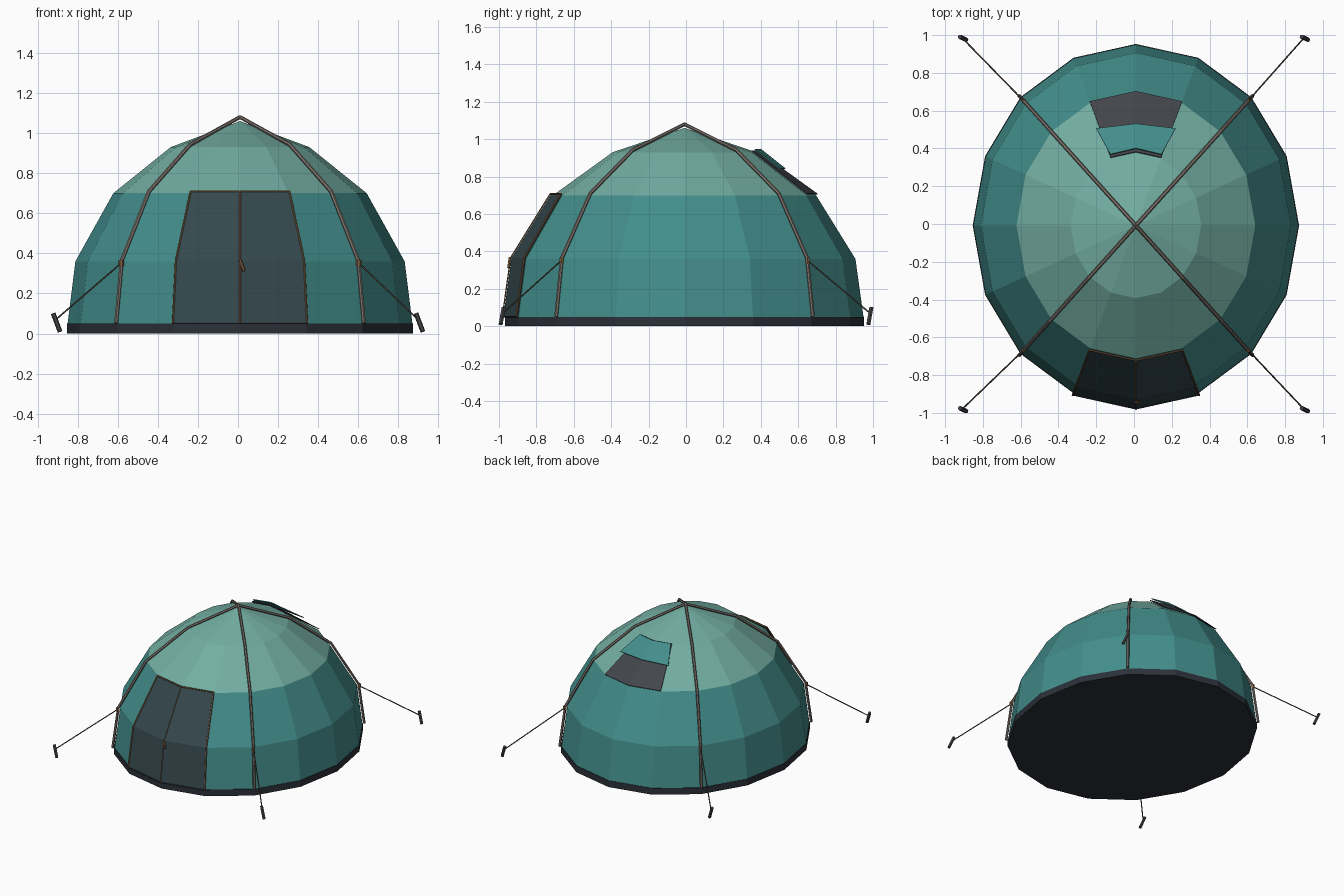
import bpy, bmesh, math
from mathutils import Vector

if "Cube" in bpy.data.objects:
    bpy.data.objects.remove(bpy.data.objects["Cube"])

CX, CY = 0.01, -0.008          # tent centre
RX, RY, N = 0.86, 0.957, 16    # plan ellipse and side count
# dome profile: scale, height, outward normal (radial, up)
PROF = [(1.0, 0.05, 1.0, 0.1), (0.955, 0.36, 0.93, 0.36), (0.735, 0.70, 0.75, 0.66),
        (0.402, 0.93, 0.5, 0.86), (0.0, 1.06, 0.0, 1.0)]


def mat(name, rgb):
    m = bpy.data.materials.new(name)
    m.diffuse_color = (*rgb, 1)
    m.use_nodes = True
    m.node_tree.nodes["Principled BSDF"].inputs["Base Color"].default_value = m.diffuse_color
    return m


TEAL = mat("teal_fabric", (0.055, 0.27, 0.26))
PALE = mat("pale_fabric", (0.17, 0.42, 0.36))
DARK = mat("door_fabric", (0.035, 0.065, 0.075))
MESH = mat("vent_mesh", (0.055, 0.06, 0.07))
BASE = mat("groundsheet", (0.025, 0.03, 0.04))
POLE = mat("pole_grey", (0.2, 0.17, 0.15))
TRIM = mat("brown_trim", (0.24, 0.13, 0.06))
CORD = mat("cord", (0.09, 0.08, 0.06))
STEEL = mat("stake_metal", (0.06, 0.06, 0.065))


def pt(i, level, off=0.0):
    """Point on the dome at side i and profile level, pushed outward by off."""
    s, z, nr, nz = PROF[level]
    a = 2 * math.pi * i / N
    return Vector((CX + math.cos(a) * (RX * s + off * nr),
                   CY + math.sin(a) * (RY * s + off * nr), z + off * nz))


def build(name, verts, faces, m, thick=0):
    me = bpy.data.meshes.new(name)
    me.from_pydata([tuple(v) for v in verts], [], faces)
    bm = bmesh.new()
    bm.from_mesh(me)
    bmesh.ops.remove_doubles(bm, verts=bm.verts, dist=1e-5)
    bmesh.ops.recalc_face_normals(bm, faces=bm.faces)
    bm.to_mesh(me)
    bm.free()
    ob = bpy.data.objects.new(name, me)
    bpy.context.collection.objects.link(ob)
    me.materials.append(m)
    if thick:
        mod = ob.modifiers.new("thickness", "SOLIDIFY")
        mod.thickness, mod.offset = thick, 0
    return ob


def strip(name, rows, m, thick=0):
    """Skin a list of equally long point rows."""
    w = len(rows[0])
    faces = [(r * w + c, r * w + c + 1, (r + 1) * w + c + 1, (r + 1) * w + c)
             for r in range(len(rows) - 1) for c in range(w - 1)]
    return build(name, [p for row in rows for p in row], faces, m, thick)


def tube(name, pts, radius, m, res=1):
    cu = bpy.data.curves.new(name, "CURVE")
    cu.dimensions = "3D"
    cu.bevel_depth, cu.bevel_resolution, cu.use_fill_caps = radius, res, True
    sp = cu.splines.new("POLY")
    sp.points.add(len(pts) - 1)
    for p, co in zip(sp.points, pts):
        p.co = (*co, 1)
        p.radius = 1
    for s in cu.splines:
        s.use_smooth = False
    ob = bpy.data.objects.new(name, cu)
    bpy.context.collection.objects.link(ob)
    cu.materials.append(m)
    return ob


# Groundsheet slab
ring = [pt(i, 0, 0.004) for i in range(N)]
low = [Vector((p.x, p.y, 0.0)) for p in ring]
top = [Vector((p.x, p.y, 0.05)) for p in ring]
build("groundsheet", low + top,
      [tuple(range(N)), tuple(range(N, 2 * N))] +
      [(i, (i + 1) % N, N + (i + 1) % N, N + i) for i in range(N)], BASE)

# Lower walls and paler roof
strip("tent_walls", [[pt(i, l) for i in range(N + 1)] for l in (0, 1, 2)], TEAL)
roof = [pt(i, l) for l in (2, 3) for i in range(N)] + [pt(0, 4)]
build("tent_roof", roof,
      [(i, (i + 1) % N, N + (i + 1) % N, N + i) for i in range(N)] +
      [(N + i, N + (i + 1) % N, 2 * N) for i in range(N)], PALE)

# Front door with trim, zip and zip pull
FRONT = (11, 12, 13)
strip("door_panel", [[pt(i, l, 0.009) for i in FRONT] for l in (0, 1, 2)], DARK, 0.006)
for side, i in (("left", 11), ("right", 13)):
    tube("door_trim_" + side, [pt(i, l, 0.016) for l in (0, 1, 2)], 0.005, TRIM)
tube("door_trim_top", [pt(i, 2, 0.014) for i in FRONT], 0.005, TRIM)
tube("door_trim_bottom", [pt(i, 0, 0.012) for i in FRONT], 0.005, BASE)
tube("door_zip", [pt(12, l, 0.017) for l in (0, 1, 2)], 0.004, TRIM)
pull = pt(12, 1, 0.02)
tube("zip_pull", [pull, pull + Vector((0.02, -0.008, -0.055))], 0.008, TRIM)

# Rear vent and its raised flap
BACK = (3, 4, 5)
strip("vent_mesh", [[pt(i, l, 0.009) for i in BACK] for l in (2, 3)], MESH, 0.006)
strip("vent_flap", [
    [(CX + x, y, z) for x, y, z in ((0.135, 0.368, 0.945), (0, 0.40, 0.945), (-0.135, 0.368, 0.945))],
    [(CX + x, y, z) for x, y, z in ((0.21, 0.505, 0.842), (0, 0.53, 0.842), (-0.21, 0.505, 0.842))],
], TEAL, 0.006)

# Two crossing poles over the dome
for k, i in enumerate((2, 6)):
    a = [pt(i, l, 0.014) for l in range(4)]
    b = [pt(i + 8, l, 0.014) for l in range(4)]
    tube(f"pole_{k + 1}", a + [pt(0, 4, 0.02)] + b[::-1], 0.01, POLE)

# Knots, guy lines and stakes at the four corners
tilt = Vector((-0.017, 0.008, 0.045))
for i in (2, 6, 10, 14):
    sx = 1 if i in (2, 14) else -1
    sy = 1 if i in (2, 6) else -1
    knot = pt(i, 1, 0.018) + Vector((0, 0, -0.015))
    mid = Vector((sx * 0.905, sy * 0.983, 0.055))
    tube(f"knot_{i}", [knot - Vector((0, 0, 0.015)), knot + Vector((0, 0, 0.015))], 0.013, TRIM)
    tube(f"guy_line_{i}", [knot, mid + tilt * 0.3], 0.004, CORD)
    tube(f"stake_{i}", [mid - tilt, mid + tilt], 0.012, STEEL)
